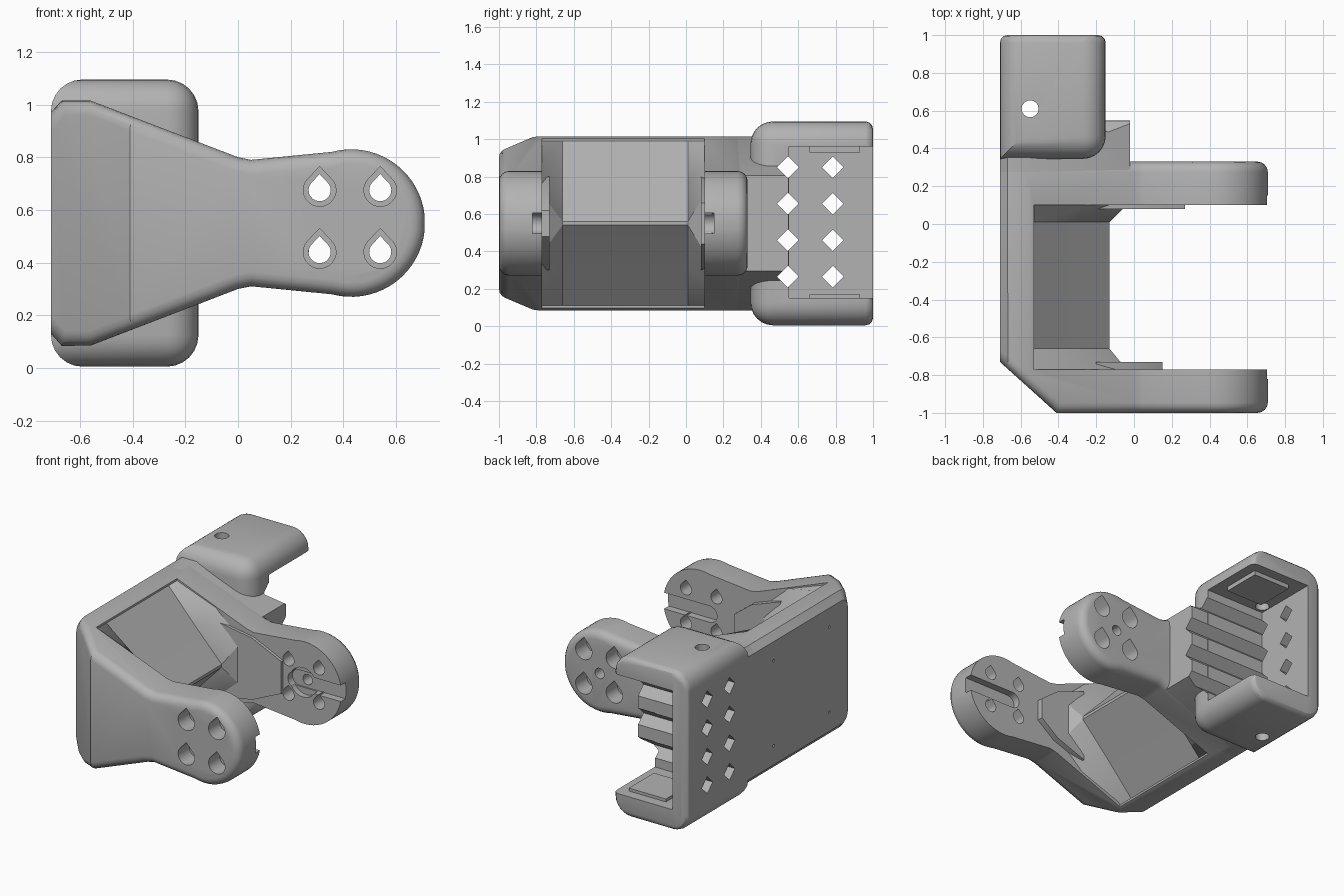
import bpy, bmesh, math
from mathutils import Vector

cube = bpy.data.objects.get("Cube")
if cube:
    bpy.data.objects.remove(cube)

grey = bpy.data.materials.new("plain_grey")
grey.use_nodes = True
COLOUR = (0.45, 0.45, 0.45, 1)
grey.diffuse_color = COLOUR
grey.node_tree.nodes["Principled BSDF"].inputs["Base Color"].default_value = COLOUR

MID = 0.55  # height of the plane of symmetry


def finish(name, bm):
    bmesh.ops.recalc_face_normals(bm, faces=bm.faces)
    mesh = bpy.data.meshes.new(name)
    bm.to_mesh(mesh)
    bm.free()
    mesh.materials.append(grey)
    obj = bpy.data.objects.new(name, mesh)
    bpy.context.collection.objects.link(obj)
    return obj


def place(axis, p, d):
    return {"x": (d, p[0], p[1]), "y": (p[0], d, p[1]), "z": (p[0], p[1], d)}[axis]


def add_loft(bm, axis, start, end, a, b):
    """Solid between two outlines with equal point counts."""
    lo = [bm.verts.new(place(axis, p, a)) for p in start]
    hi = [bm.verts.new(place(axis, p, b)) for p in end]
    bm.faces.new(lo)
    bm.faces.new(hi[::-1])
    for i in range(len(lo)):
        j = (i + 1) % len(lo)
        bm.faces.new((lo[i], hi[i], hi[j], lo[j]))


def prisms(name, axis, outlines, a, b):
    bm = bmesh.new()
    for pts in outlines:
        add_loft(bm, axis, pts, pts, a, b)
    return finish(name, bm)


def box(name, x, y, z):
    rect = [(x[0], y[0]), (x[1], y[0]), (x[1], y[1]), (x[0], y[1])]
    return prisms(name, "z", [rect], *z)


def cut(target, cutter):
    cutter.hide_render = True
    mod = target.modifiers.new("cut", "BOOLEAN")
    mod.operation, mod.solver, mod.object = "DIFFERENCE", "EXACT", cutter
    bpy.context.view_layer.objects.active = target
    bpy.ops.object.modifier_apply(modifier=mod.name)
    bpy.data.objects.remove(cutter)


def mirrored(upper):
    """Close an upper outline with its reflection in the middle plane."""
    return upper + [(x, 2 * MID - z) for x, z in reversed(upper)]


def circle(cx, cz, r, n=24, start=0, sweep=360):
    return [(cx + r * math.cos(math.radians(start + sweep * i / n)),
             cz + r * math.sin(math.radians(start + sweep * i / n))) for i in range(n)]


def teardrop(cx, cz, r):
    arc = circle(cx, cz, r, 18, 140, 270)
    return arc + [(cx, cz + 1.45 * r)]


def bevel(bm, edges, width, segments):
    bmesh.ops.bevel(bm, geom=list(edges), offset=width, segments=segments,
                    profile=0.5, affect="EDGES", clamp_overlap=True)


# Tapered body with round arm ends
plate_edge = [(-0.71, 0.97), (-0.67, 1.015), (-0.56, 1.015)]
tip = circle(0.43, MID, 0.28, 18, 105, -105)
outline = mirrored(plate_edge + [(0.0, 0.8), (0.05, 0.79)] + tip)
bm = bmesh.new()
add_loft(bm, "y", outline, outline, -1.0, 0.33)
res = bmesh.ops.bisect_plane(bm, geom=bm.verts[:] + bm.edges[:] + bm.faces[:],
                             plane_co=(-0.41, -1.0, 0), plane_no=(-0.27, -0.3, 0),
                             clear_outer=True)
bmesh.ops.holes_fill(bm, edges=[e for e in bm.edges if e.is_boundary])
bmesh.ops.recalc_face_normals(bm, faces=bm.faces)
rims = []
for e in bm.edges:
    d = (e.verts[1].co - e.verts[0].co).normalized()
    upright = abs(d.z) > 0.99 and e.verts[0].co.x < 0
    ends = [f for f in e.link_faces if abs(f.normal.y) > 0.5]
    if len(ends) == 1 and not upright and abs(d.y) < 0.95:
        rims.append(e)
bevel(bm, rims, 0.055, 4)
body = finish("body_with_arms", bm)
cut(body, box("gap", (-0.53, 1), (-0.77, 0.1), (-1, 2)))

# Bolt holes, horn slots and hub recess
holes = [(x, z) for x in (0.31, 0.54) for z in (0.44, 0.675)]
cut(body, prisms("bolt_holes", "y", [teardrop(x, z, 0.042) for x, z in holes], -2, 1))
for a, b in ((-1.1, -0.88), (0.21, 0.5)):
    cut(body, prisms("counterbores", "y", [teardrop(x, z, 0.062) for x, z in holes], a, b))
slot = [(0.9, MID - 0.055)] + circle(0.36, MID, 0.055, 10, 270, -198) + [(0.9, MID + 0.055)]
cut(body, prisms("front_slot", "y", [slot], -0.82, -0.7))
cut(body, prisms("back_slot", "y", [slot], 0.0, 0.15))
cut(body, prisms("hub_recess", "y", [circle(0.42, MID, 0.1)], 0.0, 0.14))
cut(body, prisms("hub_hole", "y", [circle(0.42, MID, 0.035)], 0.0, 0.5))
pins = [circle(y, z, 0.01, 8) for y in (-0.53, 0.07) for z in (0.26, 0.84)]
cut(body, prisms("pin_holes", "x", pins, -1, -0.62))

# Central ridge between the arms, flaring into each arm
ridge = mirrored([(-0.6, 0.99), (-0.53, 0.99), (-0.34, 0.78), (-0.13, 0.56)])
flare = mirrored([(-0.6, 0.99), (-0.53, 0.99), (-0.2, 0.87), (-0.03, 0.72)])
prisms("ridge", "y", [ridge], -0.66, 0.01)
for name, a, b in (("front_flare", -0.66, -0.78), ("back_flare", 0.01, 0.11)):
    bm = bmesh.new()
    add_loft(bm, "y", ridge, flare, a, b)
    finish(name, bm)
pad = mirrored([(-0.2, 0.8), (0.02, 0.72), (0.15, 0.62)])
prisms("front_pad", "y", [pad], -0.78, -0.73)
pad = mirrored([(-0.2, 0.8), (0.05, 0.76), (0.27, 0.66)])
prisms("back_pad", "y", [pad], 0.08, 0.11)


# Diamond rows, which also groove the block behind the back arm
def diamonds():
    s = 0.058
    rows = [[(y - s, z), (y, z - s), (y + s, z), (y, z + s)]
            for y in (0.545, 0.785) for z in (0.265, 0.46, 0.655, 0.85)]
    return prisms("diamonds", "x", rows, -1, 1)


block = prisms("grooved_block", "y",
               [mirrored(plate_edge + [(-0.02, 0.805)])], 0.2, 0.548)
cut(block, diamonds())

# Rounded housing with an open pocket
bm = bmesh.new()
rect = [(-0.71, 0.345), (-0.15, 0.345), (-0.15, 1), (-0.71, 1)]
add_loft(bm, "z", rect, rect, 0.005, 1.095)
bmesh.ops.recalc_face_normals(bm, faces=bm.faces)
bevel(bm, [e for e in bm.edges
           if min(v.co.y for v in e.verts) < 0.5
           and not (abs(e.verts[0].co.z - e.verts[1].co.z) > 0.5
                    and e.verts[0].co.x < -0.5)], 0.12, 6)
bevel(bm, [e for e in bm.edges if all(v.co.y > 0.99 for v in e.verts)], 0.04, 3)
housing = finish("housing", bm)
cut(housing, box("pocket", (-0.6, 0.5), (0.55, 1.2), (0.15, 0.96)))
cut(housing, diamonds())
cut(housing, prisms("screw_holes", "z", [circle(-0.55, 0.61, 0.045, 16)], -1, 2))

# Raised pads inside the pocket
for name, z in (("upper_pad", (0.93, 0.97)), ("lower_pad", (0.14, 0.17))):
    box(name, (-0.5, -0.22), (0.66, 0.93), z)

# Smooth the rounded edges
for obj in bpy.data.objects:
    obj.select_set(obj.type == "MESH" and grey.name in obj.data.materials)
bpy.context.view_layer.objects.active = body
bpy.ops.object.shade_smooth_by_angle(angle=math.radians(30))
